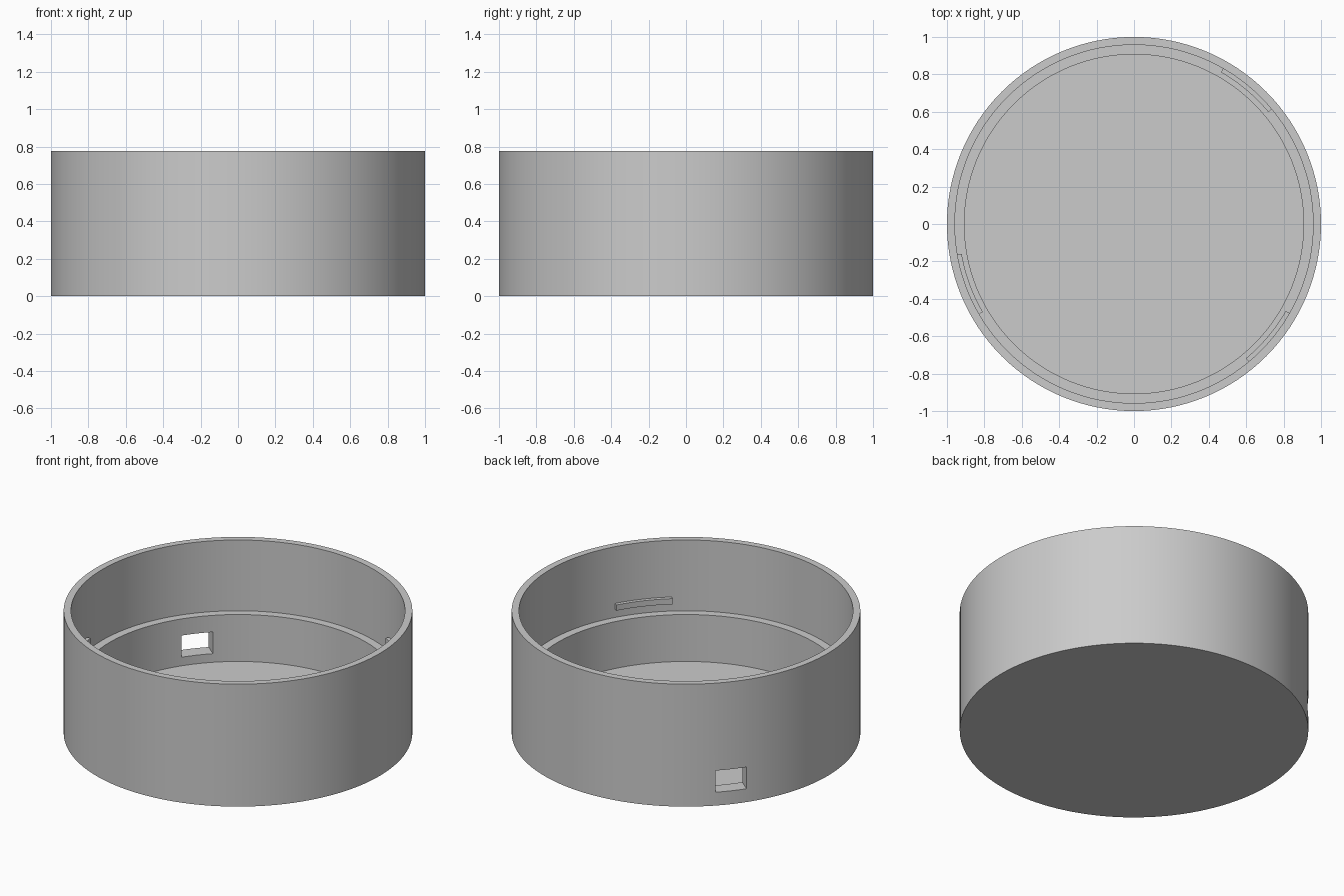
import bpy, bmesh, math
from mathutils import Matrix

if "Cube" in bpy.data.objects:
    bpy.data.objects.remove(bpy.data.objects["Cube"])

SEGMENTS = 128

grey = bpy.data.materials.new("plain grey")
grey.diffuse_color = (0.60, 0.60, 0.60, 1)
grey.use_nodes = True
grey.node_tree.nodes["Principled BSDF"].inputs["Base Color"].default_value = grey.diffuse_color


def make_object(name, bm):
    bmesh.ops.recalc_face_normals(bm, faces=bm.faces)
    mesh = bpy.data.meshes.new(name)
    bm.to_mesh(mesh)
    bm.free()
    mesh.materials.append(grey)
    obj = bpy.data.objects.new(name, mesh)
    bpy.context.collection.objects.link(obj)
    return obj


def activate(obj):
    bpy.ops.object.select_all(action='DESELECT')
    obj.select_set(True)
    bpy.context.view_layer.objects.active = obj


def smooth(obj):
    activate(obj)
    bpy.ops.object.shade_smooth_by_angle(angle=math.radians(30))


def lathe(name, profile):
    """Turn (radius, z) points about z and cap both ends."""
    bm = bmesh.new()
    rings = [[bm.verts.new((r * math.cos(a), r * math.sin(a), z))
              for a in (2 * math.pi * i / SEGMENTS for i in range(SEGMENTS))]
             for r, z in profile]
    for low, high in zip(rings, rings[1:]):
        for i in range(SEGMENTS):
            j = (i + 1) % SEGMENTS
            bm.faces.new((low[i], low[j], high[j], high[i]))
    bm.faces.new(rings[0])
    bm.faces.new(rings[-1])
    return make_object(name, bm)


def arc_tab(name, centre, half, r_in, r_out, z0, z1, steps=10):
    """Short curved bar following the inside of the wall."""
    bm = bmesh.new()
    sections = []
    for i in range(steps + 1):
        a = math.radians(centre - half + 2 * half * i / steps)
        sections.append([bm.verts.new((r * math.cos(a), r * math.sin(a), z))
                         for r, z in ((r_in, z0), (r_out, z0), (r_out, z1), (r_in, z1))])
    for s, t in zip(sections, sections[1:]):
        for k in range(4):
            m = (k + 1) % 4
            bm.faces.new((s[k], s[m], t[m], t[k]))
    bm.faces.new(sections[0])
    bm.faces.new(sections[-1])
    return make_object(name, bm)


# round tub: floor, thick lower wall, ledge, thin upper wall
tub = lathe("tub", [(1, 0), (1, 0.775), (0.958, 0.775), (0.958, 0.327),
                    (0.907, 0.327), (0.907, 0.03)])

# rectangular port cut through the lower wall
bm = bmesh.new()
bmesh.ops.create_cube(bm, size=1, matrix=Matrix.Rotation(math.radians(140), 4, 'Z')
                      @ Matrix.Translation((0.95, 0, 0.153))
                      @ Matrix.Diagonal((0.3, 0.185, 0.137, 1)))
cutter = make_object("port_cutter", bm)
cut = tub.modifiers.new("port", 'BOOLEAN')
cut.operation = 'DIFFERENCE'
cut.solver = 'EXACT'
cut.object = cutter
activate(tub)
bpy.ops.object.modifier_apply(modifier=cut.name)
bpy.data.objects.remove(cutter)
smooth(tub)

# three locking tabs above the ledge
for n, angle in enumerate((50, 200, 320), 1):
    smooth(arc_tab(f"locking_tab_{n}", angle, 10.2, 0.935, 0.965, 0.38, 0.416))
